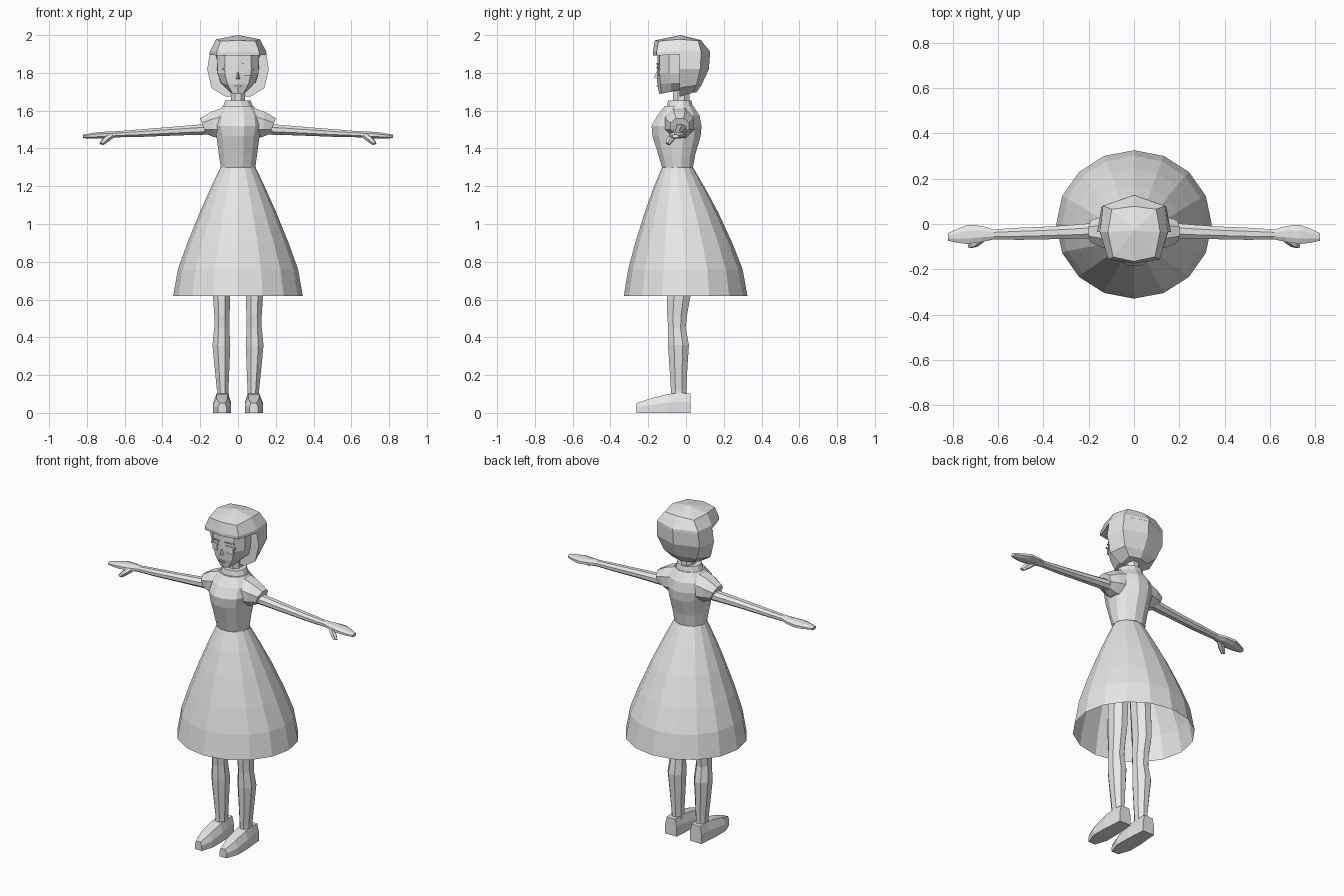
import bpy, bmesh, math
from mathutils import Vector

grey = bpy.data.materials.new("light_grey")
grey.diffuse_color = (0.8, 0.8, 0.8, 1)


def loft(name, rings, cap_start=True, cap_end=True, mirror=False, apex=None):
    """Skin a list of equal-length point rings, optionally closing the ends."""
    bm = bmesh.new()
    vs = [[bm.verts.new(p) for p in r] for r in rings]
    n = len(vs[0])
    for a, b in zip(vs, vs[1:]):
        for i in range(n):
            j = (i + 1) % n
            bm.faces.new((a[i], a[j], b[j], b[i]))
    if cap_start:
        bm.faces.new(vs[0][::-1])
    if apex:
        tip = bm.verts.new(apex)
        for i in range(n):
            bm.faces.new((vs[-1][i], vs[-1][(i + 1) % n], tip))
    elif cap_end:
        bm.faces.new(vs[-1])
    bmesh.ops.recalc_face_normals(bm, faces=bm.faces)
    me = bpy.data.meshes.new(name)
    bm.to_mesh(me)
    bm.free()
    me.materials.append(grey)
    ob = bpy.data.objects.new(name, me)
    bpy.context.collection.objects.link(ob)
    if mirror:
        ob.modifiers.new("Mirror", 'MIRROR').use_mirror_merge = False
    return ob


def ring(c, u, v, n, phase=0.0):
    """Ellipse of n points around c with half axes u and v."""
    c, u, v = Vector(c), Vector(u), Vector(v)
    return [c + u * math.cos(t) + v * math.sin(t)
            for t in (2 * math.pi * (i + phase) / n for i in range(n))]


def flat_ring(z, rx, yc, ry, n, xc=0, phase=0.0):
    return ring((xc, yc, z), (rx, 0, 0), (0, ry, 0), n, phase)


def both(half):
    """Complete a right-hand outline with its mirrored left side."""
    return half + [(-x, y, z) for x, y, z in reversed(half) if abs(x) > 1e-6]


# Skirt: open bell
loft("skirt", [flat_ring(z, rx, yc, ry, 16) for z, rx, yc, ry in [
    (1.30, .093, -.045, .082), (1.19, .145, -.036, .137), (1.06, .203, -.024, .195),
    (0.90, .268, -.012, .257), (0.76, .318, -.003, .303), (0.62, .343, -.002, .327)]],
    cap_start=False, cap_end=False)

# Bodice and standing collar
loft("bodice", [flat_ring(z, rx, yc, ry, 12, phase=.5) for z, rx, yc, ry in [
    (1.30, .095, -.045, .085), (1.37, .105, -.049, .102), (1.465, .118, -.05, .132),
    (1.52, .130, -.05, .137), (1.575, .122, -.04, .115), (1.625, .085, -.037, .078)]])
loft("collar", [flat_ring(z, rx, -.033, ry, 12, phase=.5) for z, rx, ry in [
    (1.615, .084, .072), (1.655, .069, .064)]])
loft("neck", [flat_ring(z, .04, -.025, .048, 8, phase=.5) for z in (1.63, 1.74)])

# Cap sleeves, flaring outwards
loft("sleeve", [ring(c, u, (0, ry, 0), 8, .5) for c, u, ry in [
    ((.090, -.035, 1.535), (-.012, 0, .088), .085),
    ((.135, -.035, 1.527), (.008, 0, .072), .075),
    ((.184, -.033, 1.518), (.018, 0, .045), .053)]], mirror=True)

# Arms and flat hands, lofted along x: x, y, z, half depth, half height
loft("arm", [ring((x, y, z), (0, ry, 0), (0, 0, rz), 8, .5) for x, y, z, ry, rz in [
    (.15, -.028, 1.502, .037, .031), (.28, -.035, 1.495, .033, .027),
    (.40, -.040, 1.488, .030, .024), (.50, -.043, 1.482, .029, .022),
    (.62, -.046, 1.476, .024, .018), (.67, -.044, 1.473, .038, .018),
    (.73, -.046, 1.470, .046, .019), (.78, -.052, 1.466, .033, .015),
    (.82, -.057, 1.464, .018, .010)]], mirror=True)
loft("thumb", [ring(c, (r, 0, r * .4), (0, r, -r * .4), 6) for c, r in [
    ((.67, -.065, 1.468), .017), ((.70, -.085, 1.445), .018),
    ((.722, -.097, 1.424), .011)]], mirror=True)

# Legs: z, centre x, half width, centre y, half depth
loft("leg", [flat_ring(z, rx, yc, ry, 8, xc, .5) for z, xc, rx, yc, ry in [
    (1.10, .070, .062, -.04, .07), (.62, .087, .049, -.038, .067),
    (.52, .085, .044, -.047, .057), (.45, .086, .043, -.048, .050),
    (.36, .088, .051, -.040, .060), (.25, .085, .043, -.040, .052),
    (.12, .081, .033, -.039, .044), (.08, .081, .033, -.039, .044)]], mirror=True)


# Shoes, lofted along y with a narrower top
def shoe_section(y, x0, x1, h, inset):
    return [(x0, y, 0), (x1, y, 0), (x1, y, h * .55),
            (x1 - inset, y, h), (x0 + inset, y, h), (x0, y, h * .55)]


loft("shoe", [shoe_section(*s) for s in [
    (.025, .045, .122, .103, .010), (-.04, .040, .126, .105, .014),
    (-.095, .036, .132, .100, .018), (-.19, .036, .132, .076, .020),
    (-.262, .060, .106, .052, .008)]], mirror=True)

# Face
loft("face", [both(h) for h in [
    [(0, -.150, 1.91), (.07, -.140, 1.91), (.112, -.09, 1.91), (.115, 0, 1.91)],
    [(0, -.154, 1.80), (.07, -.140, 1.80), (.108, -.09, 1.80), (.110, 0, 1.80)],
    [(0, -.152, 1.74), (.055, -.135, 1.74), (.088, -.08, 1.745), (.095, 0, 1.75)],
    [(0, -.141, 1.687), (.028, -.130, 1.69), (.045, -.08, 1.70), (.05, 0, 1.715)]]])
loft("nose", [[(-.011, -.150, 1.768), (.011, -.150, 1.768), (0, -.151, 1.815)]],
     cap_start=False, apex=(0, -.170, 1.775))


# Thin plates for the brows, eyes and mouth
def plate(name, x0, x1, z0, z1, tilt, mirror=True):
    def y(x):
        return -.155 + .2 * abs(x)
    outline = [(x0, z0), (x1, z0 + tilt), (x1, z1 + tilt), (x0, z1)]
    loft(name, [[(x, y(x) + d, z) for x, z in outline] for d in (.002, -.005)],
         mirror=mirror)


plate("brow", .020, .072, 1.846, 1.852, -.004)
plate("upper_lash", .025, .082, 1.822, 1.830, -.006)
plate("eye", .035, .070, 1.785, 1.820, 0)
plate("mouth", -.018, .018, 1.727, 1.732, 0, mirror=False)

# Hair: bob around the back, flat at its front edge
loft("hair_back", [both([(xf, -.035, z), (xs, ys, z + dz), (0, yb, z + dz)])
                   for z, dz, xf, xs, ys, yb in [
    (1.675, .02, .068, .065, .035, .055), (1.72, .015, .140, .110, .055, .082),
    (1.82, 0, .163, .143, .075, .121), (1.90, 0, .150, .137, .080, .127)]])

# Hair: crown with an overhanging fringe
loft("hair_crown", [both(h) for h in [
    [(0, -.174, 1.892), (.112, -.155, 1.892), (.151, -.035, 1.897),
     (.138, .080, 1.90), (0, .128, 1.90)],
    [(0, -.175, 1.91), (.113, -.156, 1.91), (.149, -.035, 1.915),
     (.136, .080, 1.915), (0, .127, 1.915)],
    [(0, -.165, 1.972), (.092, -.145, 1.968), (.115, -.035, 1.978),
     (.098, .065, 1.970), (0, .078, 1.974)]]], apex=(0, -.03, 2.0))
